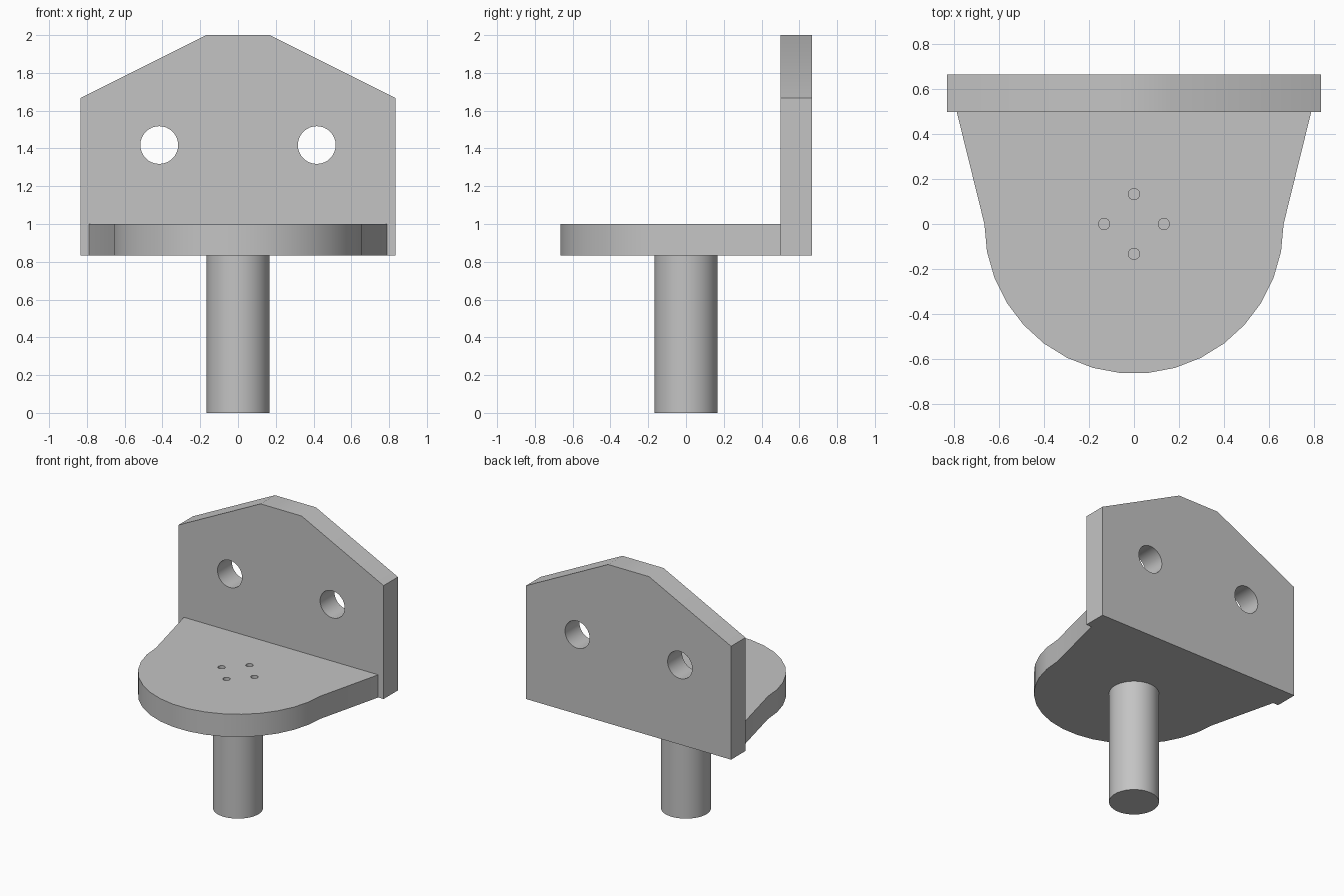
import bpy
import bmesh
from math import sin, cos, pi, radians
from mathutils import Matrix

cube = bpy.data.objects.get("Cube")
if cube:
    bpy.data.objects.remove(cube, do_unlink=True)

THICK = 1 / 6
BASE_Z = 5 / 6

grey = bpy.data.materials.new("plain grey")
grey.use_nodes = True
colour = (0.55, 0.55, 0.55, 1)
grey.diffuse_color = colour
grey.node_tree.nodes["Principled BSDF"].inputs["Base Color"].default_value = colour


def circle(cx, cy, r, n=32):
    return [(cx + r * cos(2 * pi * i / n), cy + r * sin(2 * pi * i / n)) for i in range(n)]


def finish(name, bm, matrix):
    """Turn a bmesh into a placed, shaded object."""
    bm.transform(matrix)
    bmesh.ops.recalc_face_normals(bm, faces=bm.faces[:])
    mesh = bpy.data.meshes.new(name)
    bm.to_mesh(mesh)
    bm.free()
    mesh.materials.clear()
    mesh.materials.append(grey)
    obj = bpy.data.objects.new(name, mesh)
    bpy.context.collection.objects.link(obj)
    bpy.ops.object.select_all(action="DESELECT")
    obj.select_set(True)
    bpy.context.view_layer.objects.active = obj
    bpy.ops.object.shade_smooth_by_angle(angle=radians(30))
    return obj


def drilled_plate(name, outline, holes, matrix):
    """Extrude a flat outline with holes, centred on its own mid-plane."""
    curve = bpy.data.curves.new(name + " profile", "CURVE")
    curve.dimensions = "2D"
    curve.fill_mode = "BOTH"
    curve.extrude = THICK / 2
    for loop in [outline] + holes:
        spline = curve.splines.new("POLY")
        spline.points.add(len(loop) - 1)
        for point, (x, y) in zip(spline.points, loop):
            point.co = (x, y, 0, 1)
        spline.use_cyclic_u = True
    helper = bpy.data.objects.new(name + " profile", curve)
    bpy.context.collection.objects.link(helper)
    depsgraph = bpy.context.evaluated_depsgraph_get()
    filled = bpy.data.meshes.new_from_object(helper.evaluated_get(depsgraph))
    bm = bmesh.new()
    bm.from_mesh(filled)
    bmesh.ops.remove_doubles(bm, verts=bm.verts[:], dist=1e-5)
    bpy.data.objects.remove(helper, do_unlink=True)
    bpy.data.curves.remove(curve)
    bpy.data.meshes.remove(filled)
    return finish(name, bm, matrix)


# Base plate: rounded front, flaring towards the back, four small screw holes
SEGMENTS = 17
arc = [(-2 / 3 * cos(pi * i / SEGMENTS), -2 / 3 * sin(pi * i / SEGMENTS))
       for i in range(SEGMENTS + 1)]
base_outline = [(-0.79, 0.5)] + arc + [(0.79, 0.5)]
screw_holes = [circle(0.133 * cos(a), 0.133 * sin(a), 0.025, 24)
               for a in (0, pi / 2, pi, 3 * pi / 2)]
drilled_plate("base_plate", base_outline, screw_holes,
              Matrix.Translation((0, 0, BASE_Z + THICK / 2)))

# Upright back plate: clipped top corners and two bolt holes
right_half = [(5 / 6, BASE_Z), (5 / 6, 5 / 3), (THICK, 2)]
back_outline = right_half + [(-x, z) for x, z in reversed(right_half)]
bolt_holes = [circle(side * 0.417, 1.418, 0.1) for side in (-1, 1)]
drilled_plate("back_plate", back_outline, bolt_holes,
              Matrix.Translation((0, 0.5 + THICK / 2, 0)) @ Matrix.Rotation(pi / 2, 4, "X"))

# Round post under the base
post = bmesh.new()
bmesh.ops.create_cone(post, cap_ends=True, segments=48,
                      radius1=THICK, radius2=THICK, depth=BASE_Z)
finish("post", post, Matrix.Translation((0, 0, BASE_Z / 2)))
